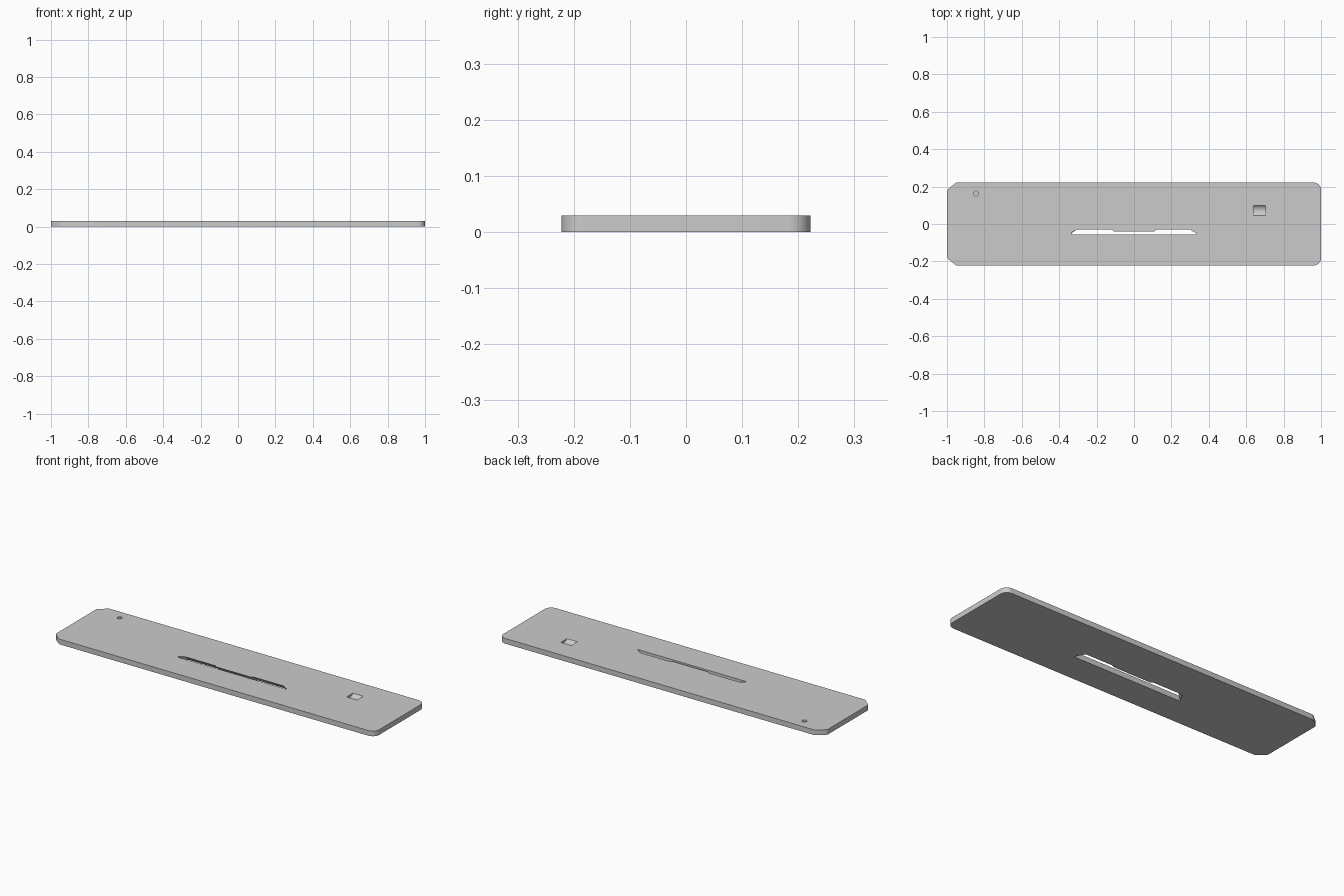
import bpy, bmesh, math

if "Cube" in bpy.data.objects:
    bpy.data.objects.remove(bpy.data.objects["Cube"])

T, HY = 0.029, 0.222   # plate thickness and half width

grey = bpy.data.materials.new("plain_grey")
grey.diffuse_color = (0.6, 0.6, 0.6, 1)
grey.use_nodes = True
grey.node_tree.nodes["Principled BSDF"].inputs["Base Color"].default_value = grey.diffuse_color


def loft(name, bottom, top, z0, z1):
    """Solid between two matching outlines."""
    bm = bmesh.new()
    a = [bm.verts.new((x, y, z0)) for x, y in bottom]
    b = [bm.verts.new((x, y, z1)) for x, y in top]
    bm.faces.new(a[::-1])
    bm.faces.new(b)
    n = len(a)
    for i in range(n):
        j = (i + 1) % n
        bm.faces.new((a[i], a[j], b[j], b[i]))
    bmesh.ops.recalc_face_normals(bm, faces=bm.faces)
    me = bpy.data.meshes.new(name)
    bm.to_mesh(me)
    bm.free()
    me.materials.append(grey)
    ob = bpy.data.objects.new(name, me)
    bpy.context.collection.objects.link(ob)
    return ob


# plate outline: rounded right corners, softened chamfers on the left
R = 0.04
half = []
for i in range(9):
    t = math.pi / 2 * i / 8
    half.append((1 - R + R * math.cos(t), HY - R + R * math.sin(t)))
half += [(-0.943, HY), (-0.95, 0.221), (-0.957, 0.217),
         (-0.994, 0.186), (-0.998, 0.181), (-1, 0.174)]
outline = half + [(x, -y) for x, y in reversed(half)]
plate = loft("plate", outline, outline, 0, T)

# slot: stepped mouth whose back wall leans towards the back at the bottom
e = 0.005
side = [(0.335, -0.055), (0.335, -0.05), (0.305, -0.03), (0.12, -0.03), (0.108, -0.039)]


def slot(shift):
    s = [(x, y + (shift if i > 1 else 0)) for i, (x, y) in enumerate(side)]
    return s + [(-x, y) for x, y in reversed(s)]


slope = 0.03 / T
slot_cutter = loft("slot_cutter", slot(slope * (T + e)), slot(-slope * e), -e, T + e)

# small blind round hole
ring = [(-0.845 + 0.013 * math.cos(i * math.pi / 12),
         0.163 + 0.013 * math.sin(i * math.pi / 12)) for i in range(24)]
hole_cutter = loft("hole_cutter", ring, ring, T - 0.012, T + e)

# scooped finger notch, a cylinder lying along x
bpy.ops.mesh.primitive_cylinder_add(vertices=48, radius=0.035, depth=0.064,
                                    location=(0.672, 0.072, T + 0.022),
                                    rotation=(0, math.pi / 2, 0))
notch_cutter = bpy.context.object
notch_cutter.name = "notch_cutter"
notch_cutter.data.materials.append(grey)

for c in (slot_cutter, hole_cutter, notch_cutter):
    m = plate.modifiers.new(c.name, 'BOOLEAN')
    m.operation, m.solver, m.object = 'DIFFERENCE', 'EXACT', c
    bpy.ops.object.select_all(action='DESELECT')
    plate.select_set(True)
    bpy.context.view_layer.objects.active = plate
    bpy.ops.object.modifier_apply(modifier=m.name)
    bpy.data.objects.remove(c)

bpy.ops.object.shade_smooth_by_angle(angle=math.radians(35))
